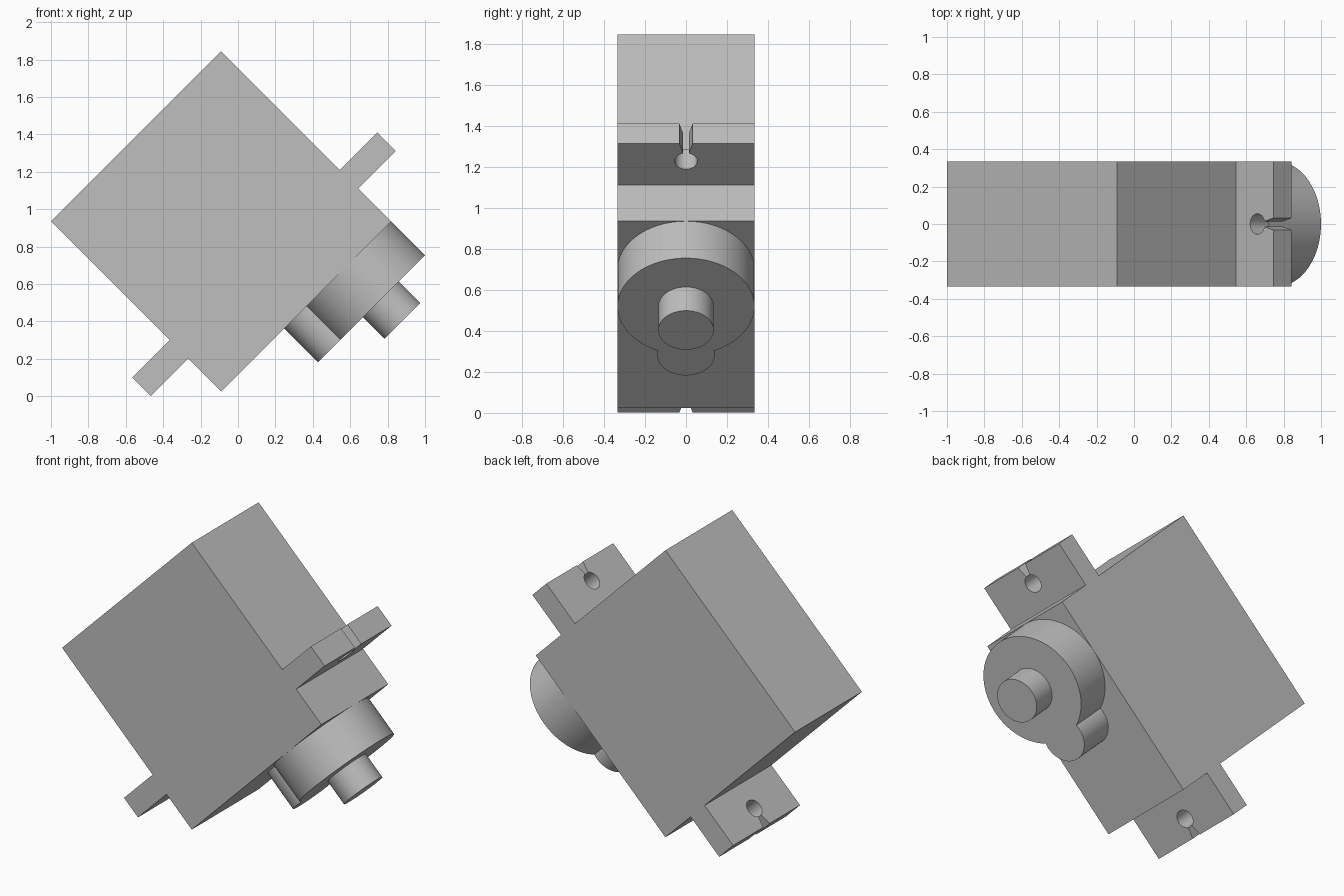
import bpy
import bmesh
from math import asin, acos, cos, sin, pi, sqrt
from mathutils import Matrix, Vector

cube = bpy.data.objects.get("Cube")
if cube:
    bpy.data.objects.remove(cube, do_unlink=True)

grey = bpy.data.materials.new("plain_grey")
grey.use_nodes = True
grey.diffuse_color = (0.52, 0.52, 0.52, 1)
grey.node_tree.nodes["Principled BSDF"].inputs["Base Color"].default_value = grey.diffuse_color

# Tilted frame: local x is depth, local y the length, local z the shaft axis
R = sqrt(0.5)
TILT = Matrix(((0, R, R, -0.09), (1, 0, 0, 0), (0, R, -R, 0.935), (0, 0, 0, 1)))

HALF = 0.6435       # half side of the square case
DEPTH = 0.335       # half thickness of the case
TIP = 0.927         # end of the mounting tabs


def arc(centre, radius, start, end, steps):
    """Points on an arc around (0, centre)."""
    angles = [start + (end - start) * i / steps for i in range(steps + 1)]
    return [(radius * cos(a), centre + radius * sin(a)) for a in angles]


def prism(name, outline, low, high):
    """Extrude a flat outline along the shaft axis."""
    bm = bmesh.new()
    face = bm.faces.new([bm.verts.new((x, y, low)) for x, y in outline])
    top = bmesh.ops.extrude_face_region(bm, geom=[face])["geom"]
    verts = [v for v in top if isinstance(v, bmesh.types.BMVert)]
    bmesh.ops.translate(bm, verts=verts, vec=Vector((0, 0, high - low)))
    bmesh.ops.recalc_face_normals(bm, faces=bm.faces)
    bm.transform(TILT)
    mesh = bpy.data.meshes.new(name)
    bm.to_mesh(mesh)
    bm.free()
    mesh.materials.append(grey)
    obj = bpy.data.objects.new(name, mesh)
    bpy.context.collection.objects.link(obj)
    bpy.ops.object.select_all(action='DESELECT')
    obj.select_set(True)
    bpy.context.view_layer.objects.active = obj
    bpy.ops.object.shade_smooth_by_angle(angle=pi / 6)
    return obj


# Main case
prism("motor_case", [(-DEPTH, -HALF), (DEPTH, -HALF), (DEPTH, HALF), (-DEPTH, HALF)], -HALF, HALF)

# Mounting tabs, each with a screw hole opening into a flared slot
hole_y, hole_r, neck = 0.806, 0.055, 0.014
gap = asin(neck / hole_r)
hole = arc(hole_y, hole_r, pi / 2 - gap, pi / 2 + gap - 2 * pi, 40)
tab = [(-DEPTH, HALF), (DEPTH, HALF), (DEPTH, TIP), (0.032, TIP)]
tab += hole + [(-0.032, TIP), (-DEPTH, TIP)]
prism("upper_mounting_tab", tab, 0.2546, 0.393)
prism("lower_mounting_tab", [(-x, -y) for x, y in tab], 0.2546, 0.393)

# Gear housing: a large round boss merged with a small one
big_y, big_r, small_y, small_r = 0.309, 0.334, -0.026, 0.14
span = big_y - small_y
big_cut = acos((span ** 2 + big_r ** 2 - small_r ** 2) / (2 * span * big_r))
small_cut = acos((span ** 2 + small_r ** 2 - big_r ** 2) / (2 * span * small_r))
big_arc = arc(big_y, big_r, -pi / 2 + big_cut, 3 * pi / 2 - big_cut, 80)
small_arc = arc(small_y, small_r, pi / 2 + small_cut, 5 * pi / 2 - small_cut, 40)
prism("gear_housing", big_arc + small_arc[1:-1], HALF, 0.898)

# Output shaft
prism("output_shaft", arc(big_y, 0.135, 0, 2 * pi, 64)[:-1], 0.898, 1.061)
